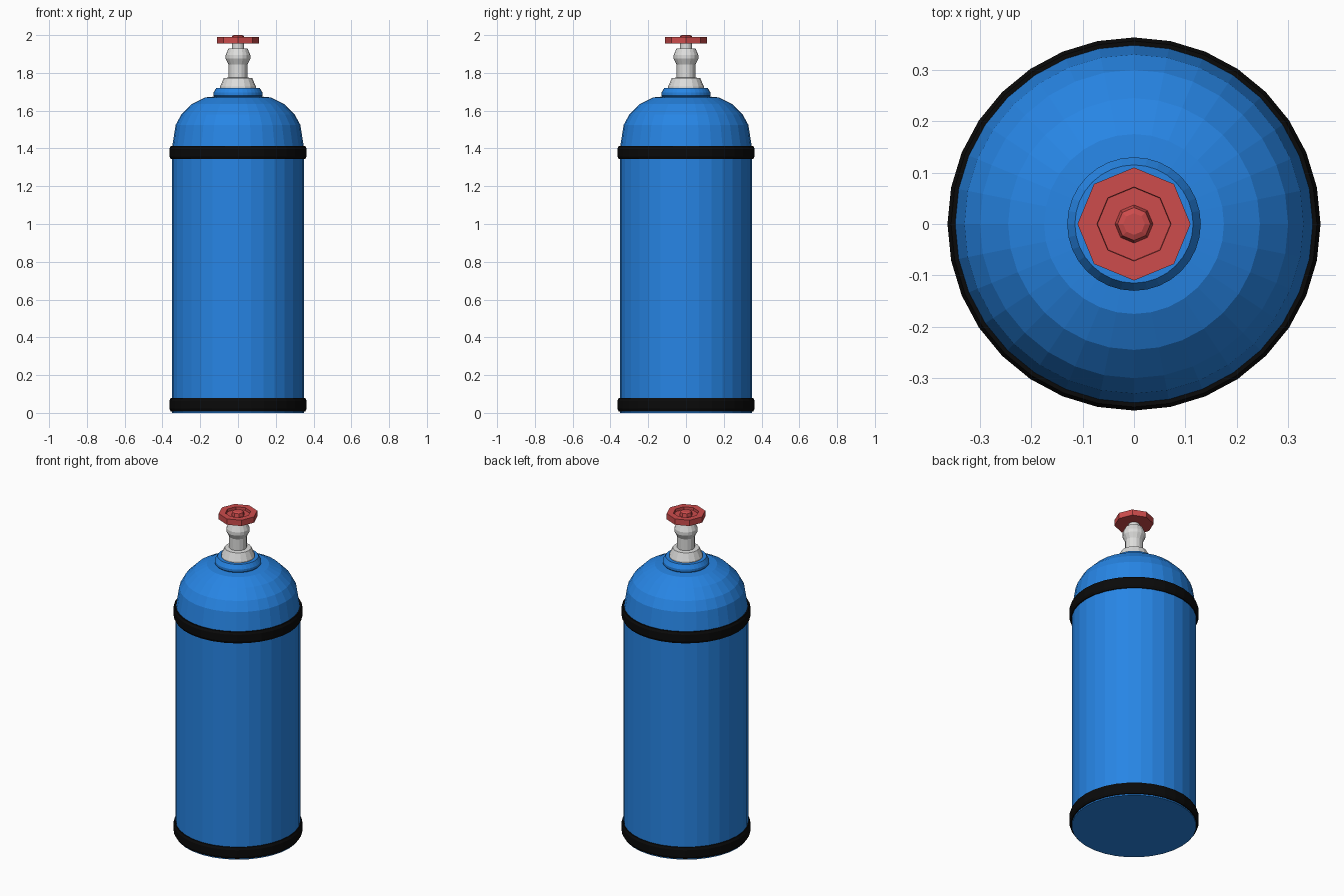
import bpy, bmesh, math

if "Cube" in bpy.data.objects:
    bpy.data.objects.remove(bpy.data.objects["Cube"])


def material(name, rgb):
    m = bpy.data.materials.new(name)
    m.diffuse_color = (*rgb, 1)
    m.use_nodes = True
    m.node_tree.nodes["Principled BSDF"].inputs["Base Color"].default_value = m.diffuse_color
    return m


BLUE = material("cylinder blue", (0.02, 0.235, 0.78))
BLACK = material("rubber black", (0.003, 0.003, 0.003))
GREY = material("valve grey", (0.72, 0.72, 0.71))
RED = material("handle red", (0.61, 0.072, 0.072))


def lathe(name, profile, sides, mat, closed=False):
    """Spin (radius, z) points around z; closed profiles make rings, open ones get capped."""
    bm = bmesh.new()
    rings = []
    for r, z in profile:
        rings.append([bm.verts.new((r * math.cos(2 * math.pi * i / sides),
                                    r * math.sin(2 * math.pi * i / sides), z))
                      for i in range(sides)])
    pairs = list(zip(rings, rings[1:]))
    if closed:
        pairs.append((rings[-1], rings[0]))
    else:
        bm.faces.new(rings[0][::-1])
        bm.faces.new(rings[-1])
    for a, b in pairs:
        for i in range(sides):
            j = (i + 1) % sides
            bm.faces.new((a[i], a[j], b[j], b[i]))
    bmesh.ops.recalc_face_normals(bm, faces=bm.faces)
    me = bpy.data.meshes.new(name)
    bm.to_mesh(me)
    bm.free()
    me.materials.append(mat)
    ob = bpy.data.objects.new(name, me)
    bpy.context.collection.objects.link(ob)
    return ob


# Tank with domed shoulder
lathe("tank_body", [(0.35, 0), (0.35, 1.40), (0.33, 1.525), (0.30, 1.58),
                    (0.245, 1.635), (0.175, 1.67), (0.12, 1.675)], 32, BLUE)

# Collar at the neck
lathe("neck_collar", [(0.115, 1.66), (0.13, 1.68), (0.13, 1.695),
                      (0.115, 1.72)], 32, BLUE)

# Rubber bands around the tank
for name, z in (("lower_band", 0.008), ("upper_band", 1.343)):
    lathe(name, [(0.345, z), (0.356, z), (0.363, z + 0.014), (0.363, z + 0.056),
                 (0.356, z + 0.07), (0.345, z + 0.07)], 32, BLACK, closed=True)

# Valve: flared foot, stem and bulb
lathe("valve_body", [(0.095, 1.715), (0.095, 1.727), (0.075, 1.773), (0.05, 1.775),
                     (0.05, 1.845), (0.065, 1.875), (0.065, 1.895),
                     (0.05, 1.93), (0.03, 1.93)], 16, GREY)
lathe("valve_spindle", [(0.032, 1.92), (0.032, 1.965)], 16, GREY)

# Octagonal hand wheel with recessed face and raised hub
lathe("hand_wheel", [(0.03, 1.955), (0.11, 1.955), (0.11, 1.991), (0.072, 1.991),
                     (0.071, 1.975), (0.037, 1.975), (0.032, 1.995),
                     (0.021, 2.0)], 8, RED)
